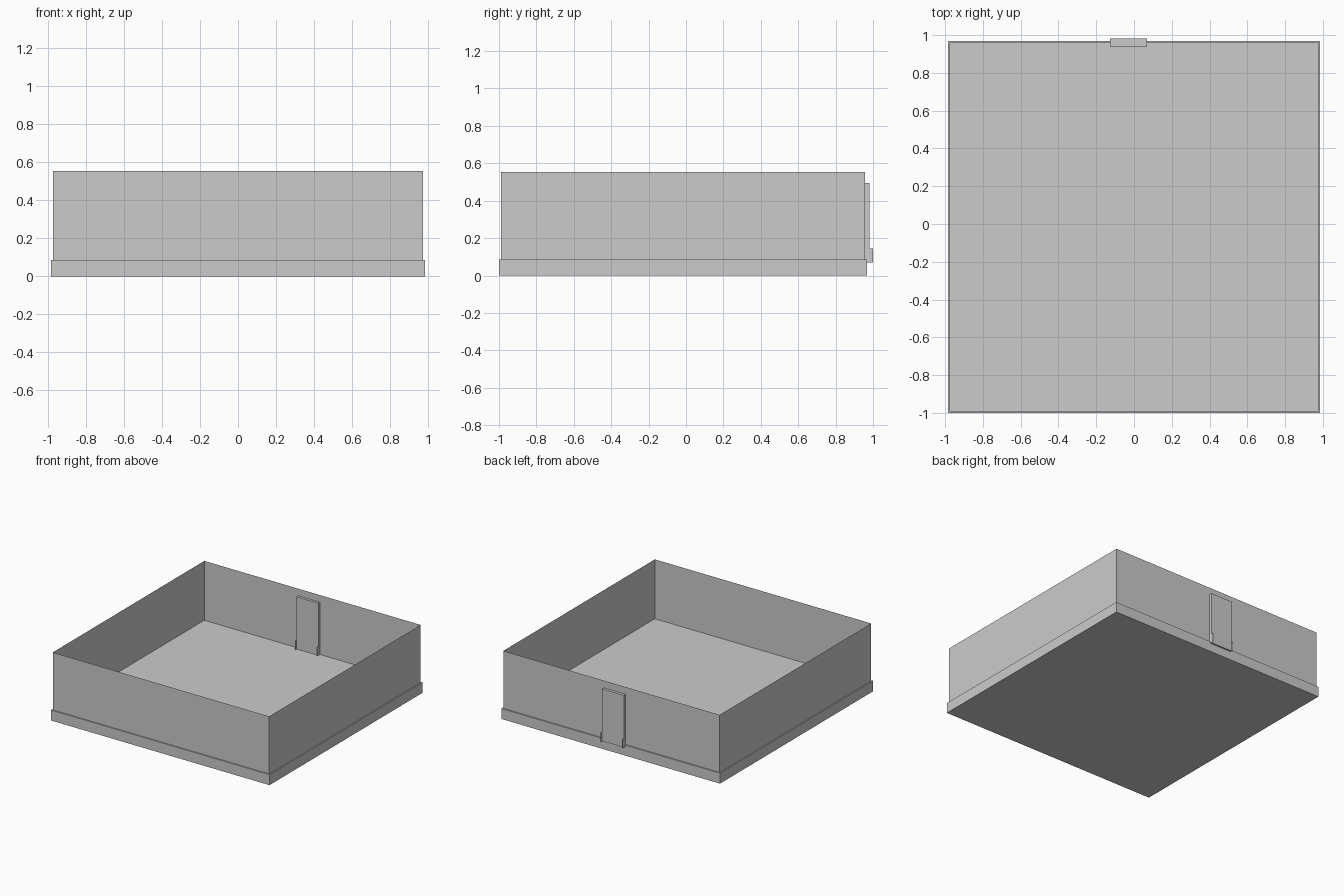
import bpy, bmesh

if "Cube" in bpy.data.objects:
    bpy.data.objects.remove(bpy.data.objects["Cube"])

CY = -0.016          # centre of the room in y
WALL, BASE = 0.974, 0.984
FLOOR_Z, SKIRT_Z, TOP_Z = 0.07, 0.085, 0.553


def finish(name, bm):
    mesh = bpy.data.meshes.new(name)
    bm.to_mesh(mesh)
    bm.free()
    obj = bpy.data.objects.new(name, mesh)
    bpy.context.collection.objects.link(obj)
    return obj


def square_shell(name, rings, cap_start=False, cap_end=False):
    """Skin a list of (half width, height) square rings."""
    bm = bmesh.new()
    loops = [[bm.verts.new((sx * h, CY + sy * h, z))
              for sx, sy in ((-1, -1), (1, -1), (1, 1), (-1, 1))]
             for h, z in rings]
    for a, b in zip(loops, loops[1:]):
        for i in range(4):
            j = (i + 1) % 4
            bm.faces.new((a[i], a[j], b[j], b[i]))
    if cap_start:
        bm.faces.new(loops[0][::-1])
    if cap_end:
        bm.faces.new(loops[-1])
    return finish(name, bm)


def box(name, lo, hi):
    bm = bmesh.new()
    bmesh.ops.create_cube(bm, size=1)
    for v in bm.verts:
        v.co = [(a + b) / 2 + c * (b - a) for a, b, c in zip(lo, hi, v.co)]
    return finish(name, bm)


# Solid base: underside, skirting ledge and recessed floor
square_shell("base_and_floor",
             [(BASE, 0), (BASE, SKIRT_Z), (WALL, SKIRT_Z), (WALL, FLOOR_Z)],
             cap_start=True, cap_end=True)

# Thin open-topped walls
square_shell("walls", [(WALL, SKIRT_Z), (WALL, TOP_Z)])

# Door slab passing through the back wall
box("door", (-0.128, 0.937, FLOOR_Z), (0.068, 0.981, 0.495))

# Sheet-thin feet on both sides of the door
for side, x in (("left", -0.128), ("right", 0.068)):
    bm = bmesh.new()
    bm.faces.new([bm.verts.new((x, y, z)) for y, z in
                  ((0.918, FLOOR_Z), (1.0, FLOOR_Z), (1.0, 0.145), (0.918, 0.145))])
    finish("door_foot_" + side, bm)
